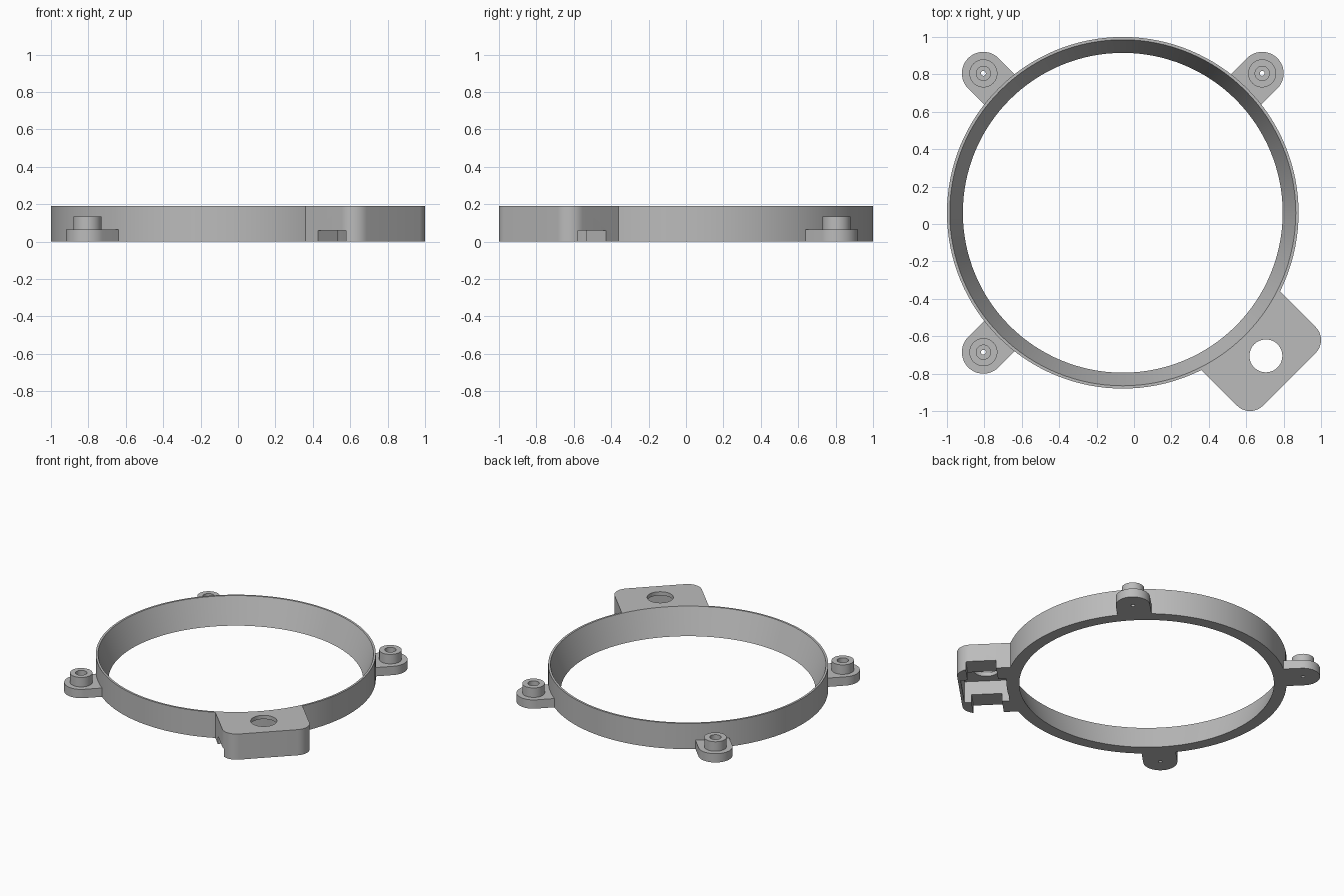
import bpy, bmesh, math
from mathutils import Matrix, Vector

cube = bpy.data.objects.get("Cube")
if cube:
    bpy.data.objects.remove(cube, do_unlink=True)

CENTRE = Vector((-0.06, 0.06, 0))
HEIGHT = 0.19
RING_R = 0.94

grey = bpy.data.materials.new("light grey plastic")
grey.use_nodes = True
colour = (0.5, 0.5, 0.5, 1)
grey.diffuse_color = colour
grey.node_tree.nodes["Principled BSDF"].inputs["Base Color"].default_value = colour


def finish(name, bm):
    bmesh.ops.recalc_face_normals(bm, faces=bm.faces)
    mesh = bpy.data.meshes.new(name)
    bm.to_mesh(mesh)
    bm.free()
    mesh.materials.append(grey)
    obj = bpy.data.objects.new(name, mesh)
    bpy.context.collection.objects.link(obj)
    return obj


def lathe(name, profile, x=0, steps=48):
    """Revolve a closed (radius, z) profile about a vertical axis at x."""
    bm = bmesh.new()
    rings = []
    for i in range(steps):
        a = math.tau * i / steps
        rings.append([bm.verts.new((x + r * math.cos(a), r * math.sin(a), z))
                      for r, z in profile])
    n = len(profile)
    for i in range(steps):
        a, b = rings[i], rings[(i + 1) % steps]
        for j in range(n):
            k = (j + 1) % n
            bm.faces.new((a[j], b[j], b[k], a[k]))
    bmesh.ops.remove_doubles(bm, verts=bm.verts, dist=1e-5)
    return finish(name, bm)


def extrude(name, outline, z0, z1):
    """Extrude a flat outline from z0 to z1."""
    bm = bmesh.new()
    face = bm.faces.new([bm.verts.new((x, y, z0)) for x, y in outline])
    top = bmesh.ops.extrude_face_region(bm, geom=[face])["geom"]
    verts = [v for v in top if isinstance(v, bmesh.types.BMVert)]
    bmesh.ops.translate(bm, verts=verts, vec=(0, 0, z1 - z0))
    return finish(name, bm)


def arc(cx, cy, r, start, end, steps):
    return [(cx + r * math.cos(start + (end - start) * i / steps),
             cy + r * math.sin(start + (end - start) * i / steps))
            for i in range(steps + 1)]


def box(name, x0, x1, half, z0, z1):
    return extrude(name, [(x0, -half), (x1, -half), (x1, half), (x0, half)], z0, z1)


def cut(obj, cutters):
    """Subtract the cutters, then discard them."""
    for c in cutters:
        c.hide_render = True
        mod = obj.modifiers.new("cut", 'BOOLEAN')
        mod.operation, mod.solver, mod.object = 'DIFFERENCE', 'EXACT', c
    graph = bpy.context.evaluated_depsgraph_get()
    mesh = bpy.data.meshes.new_from_object(obj.evaluated_get(graph))
    obj.modifiers.clear()
    obj.data = mesh
    for c in cutters:
        bpy.data.objects.remove(c, do_unlink=True)


def place(obj, degrees):
    """Turn a part about the ring axis and move it to the ring centre."""
    obj.data.transform(Matrix.Translation(CENTRE)
                       @ Matrix.Rotation(math.radians(degrees), 4, 'Z'))
    parts.append(obj)


parts = []
half_pi = math.pi / 2

# Ring with a tapered bore
ring = lathe("ring", [(RING_R, 0), (RING_R, HEIGHT), (0.925, HEIGHT), (0.855, 0)], steps=128)
place(ring, 0)

# Three screw lugs with raised bosses
LUG_X, LUG_R, LUG_Z = 1.054, 0.115, 0.065
for label, angle in (("back_left", 45), ("back_right", 135), ("front_right", 225)):
    outline = [(0.9, -LUG_R)] + arc(LUG_X, 0, LUG_R, -half_pi, half_pi, 24) + [(0.9, LUG_R)]
    lug = extrude(label + "_lug", outline, 0, LUG_Z)
    hole = lathe("hole_cutter", [(0, -0.1), (0.013, -0.1), (0.013, 0.04),
                                 (0.038, 0.04), (0.038, 0.2), (0, 0.2)], LUG_X)
    cut(lug, [hole])
    place(lug, angle)
    boss = lathe(label + "_boss", [(0.038, LUG_Z), (0.075, LUG_Z),
                                   (0.075, 0.135), (0.038, 0.135)], LUG_X)
    place(boss, angle)

# Block with rounded outer corners, its inner edge following the ring
END_X, HALF, ROUND = 1.259, 0.297, 0.097
inner = 0.932
spread = math.asin(HALF / inner)
outline = (arc(END_X - ROUND, -HALF + ROUND, ROUND, -half_pi, 0, 12)
           + arc(END_X - ROUND, HALF - ROUND, ROUND, 0, half_pi, 12)
           + arc(0, 0, inner, spread, -spread, 24))
block = extrude("block", outline, 0, HEIGHT)

# Underside pocket, side-to-side channel and top hole
pocket = box("pocket_cutter", 0.936, 1.24, 0.15, -0.1, 0.162)
channel = box("channel_cutter", 0.988, 1.193, 0.5, -0.1, 0.06)
top_hole = lathe("top_hole_cutter", [(0, 0.1), (0.088, 0.1), (0.088, 0.3), (0, 0.3)], 1.082)
cut(block, [pocket, channel, top_hole])
place(block, -45)

# Smooth round walls, sharp edges
bpy.ops.object.select_all(action='DESELECT')
for obj in parts:
    obj.select_set(True)
bpy.context.view_layer.objects.active = ring
bpy.ops.object.shade_smooth_by_angle(angle=math.radians(30))
